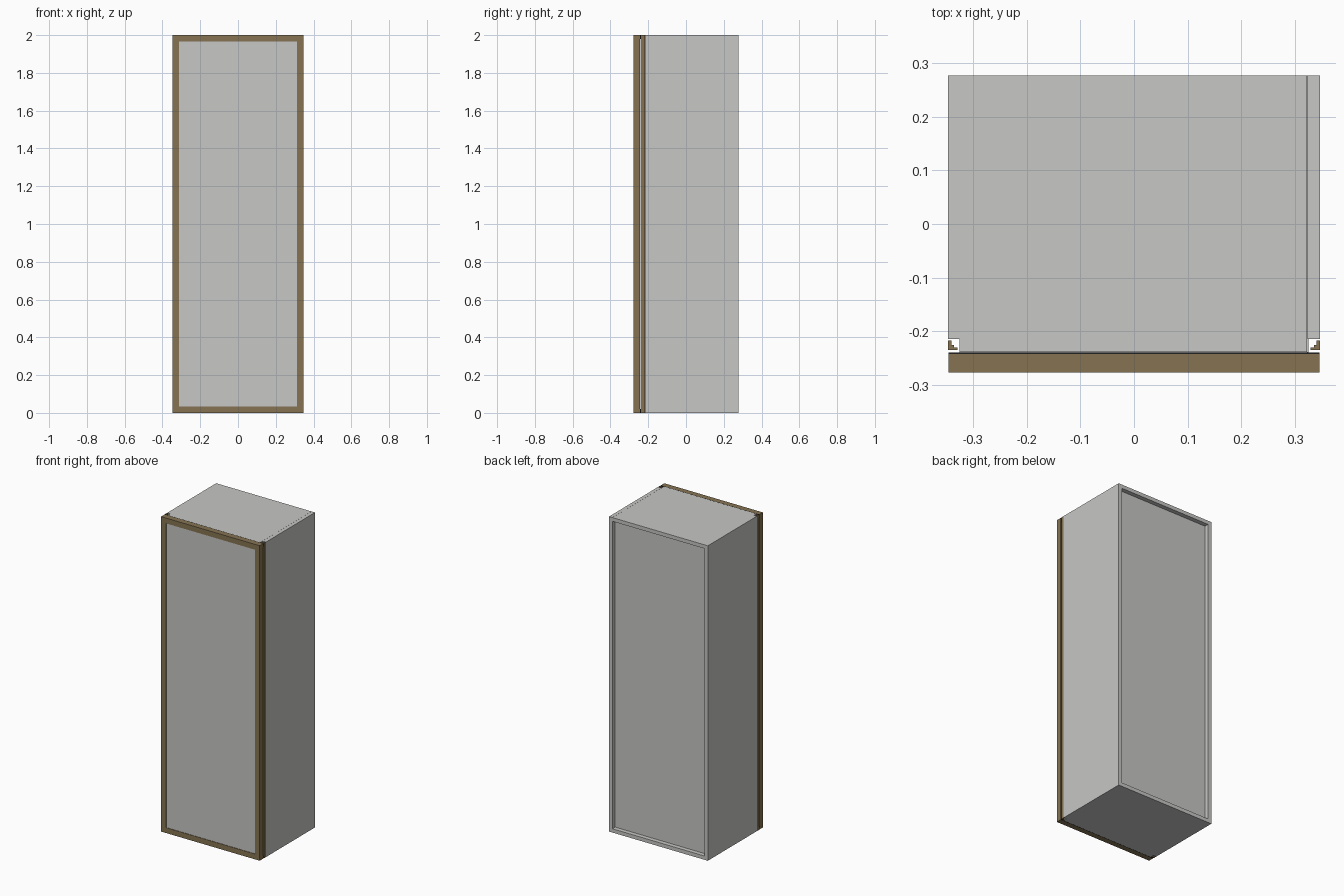
import bpy, bmesh
from mathutils import Vector

if "Cube" in bpy.data.objects:
    bpy.data.objects.remove(bpy.data.objects["Cube"])


def material(name, rgb):
    m = bpy.data.materials.new(name)
    m.diffuse_color = (*rgb, 1)
    m.use_nodes = True
    m.node_tree.nodes["Principled BSDF"].inputs["Base Color"].default_value = m.diffuse_color
    return m


GREY = material("light grey panel", (0.57, 0.57, 0.56))
BROWN = material("bronze brown", (0.24, 0.175, 0.085))
BLACK = material("black rubber", (0.015, 0.015, 0.015))

W, H = 0.347, 2.0            # half width, height
BACK, FRONT = 0.277, -0.277  # depth limits
T = 0.024                    # board thickness
NOTCH_X, NOTCH_Y, CASE_Y = 0.326, -0.215, -0.239


def prism(name, pts, lo, hi, mat, axis="z"):
    """Extrude a 2D outline; 'z' takes (x, y) points, 'y' takes (x, z) points."""
    def place(p, d):
        return Vector((p[0], p[1], d)) if axis == "z" else Vector((p[0], d, p[1]))
    bm = bmesh.new()
    a = [bm.verts.new(place(p, lo)) for p in pts]
    b = [bm.verts.new(place(p, hi)) for p in pts]
    bm.faces.new(a)
    bm.faces.new(b)
    n = len(pts)
    for i in range(n):
        j = (i + 1) % n
        bm.faces.new((a[i], a[j], b[j], b[i]))
    bmesh.ops.recalc_face_normals(bm, faces=bm.faces)
    me = bpy.data.meshes.new(name)
    bm.to_mesh(me)
    bm.free()
    me.materials.append(mat)
    ob = bpy.data.objects.new(name, me)
    bpy.context.collection.objects.link(ob)
    return ob


def box(name, x0, x1, y0, y1, z0, z1, mat):
    return prism(name, [(x0, y0), (x1, y0), (x1, y1), (x0, y1)], z0, z1, mat)


# Top and bottom boards, notched at the front corners
def board(right):
    tongue = min(NOTCH_X, right)
    pts = [(-W, BACK), (-W, NOTCH_Y), (-NOTCH_X, NOTCH_Y), (-NOTCH_X, CASE_Y),
           (tongue, CASE_Y), (tongue, NOTCH_Y)]
    if right > tongue:
        pts.append((right, NOTCH_Y))
    return pts + [(right, BACK)]


prism("bottom_board", board(W), 0, T, GREY)
prism("top_board", board(0.3228), H - T, H, GREY)
# Top end of the right side, separated by a fine seam
box("right_end_cap", 0.3235, W, NOTCH_Y, BACK, H - T, H, GREY)

# Sides with an inner tongue, and the corner trim in each front notch
side = [(W, BACK), (W, NOTCH_Y), (NOTCH_X, NOTCH_Y), (NOTCH_X, CASE_Y),
        (0.30, CASE_Y), (0.30, -0.19), (W - T, -0.19), (W - T, BACK)]
trim = [(W, -0.217), (W, -0.235), (0.329, -0.235), (0.329, -0.230),
        (0.336, -0.230), (0.336, -0.226), (0.341, -0.226), (0.341, -0.217)]
for label, s in (("right", 1), ("left", -1)):
    prism(label + "_side", [(s * x, y) for x, y in side], T, H - T, GREY)
    prism(label + "_corner_trim", [(s * x, y) for x, y in trim], 0, H, BROWN)

# Recessed back panel
box("back_panel", -W + T, W - T, BACK - 0.04, BACK - 0.028, T, H - T, GREY)

# Door frame: four mitred members around a slightly recessed panel
DW, F, DOOR_BACK = 0.346, 0.034, -0.243
outer = [(-DW, 0), (DW, 0), (DW, H), (-DW, H)]
inner = [(-DW + F, F), (DW - F, F), (DW - F, H - F), (-DW + F, H - F)]
for i, label in enumerate(("bottom_rail", "right_stile", "top_rail", "left_stile")):
    j = (i + 1) % 4
    prism("door_" + label, [outer[i], outer[j], inner[j], inner[i]],
          FRONT, DOOR_BACK, BROWN, "y")
box("door_panel", -DW + F, DW - F, FRONT + 0.003, DOOR_BACK, F, H - F, GREY)

# Door lining and the rubber seals at top and bottom
box("door_lining", -NOTCH_X, NOTCH_X, DOOR_BACK, CASE_Y, 0.02, H - 0.02, GREY)
for label, z in (("bottom", 0), ("top", H - 0.02)):
    box(label + "_seal", -DW, DW, DOOR_BACK, CASE_Y - 0.0005, z, z + 0.02, BLACK)
